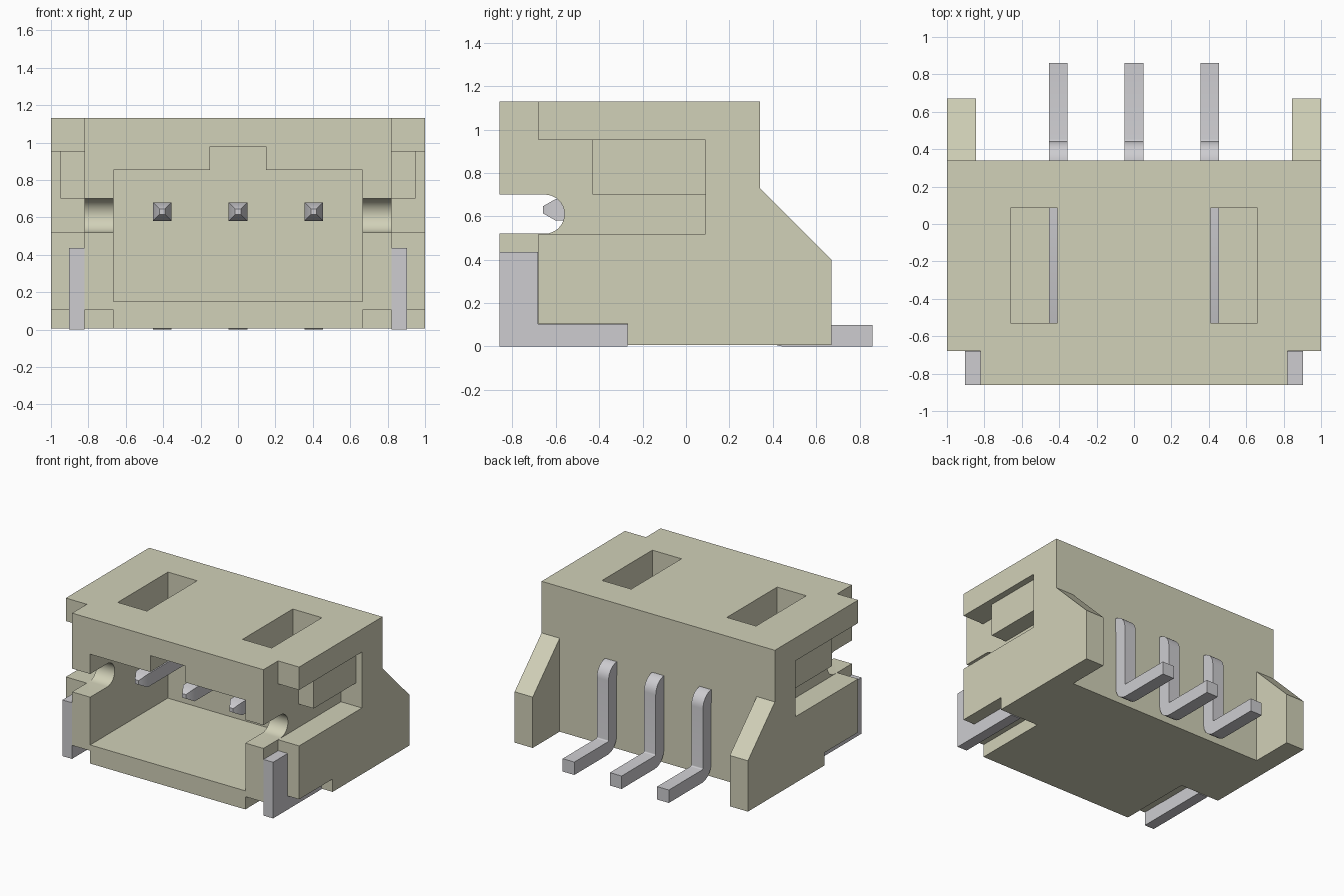
import bpy
import bmesh
import math

if "Cube" in bpy.data.objects:
    bpy.data.objects.remove(bpy.data.objects["Cube"], do_unlink=True)


def material(name, rgb):
    mat = bpy.data.materials.new(name)
    mat.use_nodes = True
    mat.diffuse_color = (*rgb, 1)
    mat.node_tree.nodes["Principled BSDF"].inputs["Base Color"].default_value = (*rgb, 1)
    return mat


IVORY = material("ivory plastic", (0.64, 0.635, 0.48))
METAL = material("tinned metal", (0.61, 0.605, 0.63))


def prism(name, profile, x0, x1, mat=IVORY, tip=None):
    """Extrude a (y, z) outline from x0 to x1; tip = (end y, scale) tapers the front end."""
    bm = bmesh.new()
    base = bm.faces.new([bm.verts.new((x0, y, z)) for y, z in profile])
    grown = bmesh.ops.extrude_face_region(bm, geom=[base])["geom"]
    bmesh.ops.translate(bm, vec=(x1 - x0, 0, 0),
                        verts=[g for g in grown if isinstance(g, bmesh.types.BMVert)])
    bmesh.ops.recalc_face_normals(bm, faces=bm.faces)
    if tip:
        end = min(bm.faces, key=lambda f: f.calc_center_median().y)
        centre = end.calc_center_median()
        new = bmesh.ops.extrude_face_region(bm, geom=[end])["geom"]
        for v in [g for g in new if isinstance(g, bmesh.types.BMVert)]:
            v.co = centre + (v.co - centre) * tip[1]
            v.co.y = tip[0]
        if end.is_valid:
            bm.faces.remove(end)
        bmesh.ops.recalc_face_normals(bm, faces=bm.faces)
    mesh = bpy.data.meshes.new(name)
    bm.to_mesh(mesh)
    bm.free()
    mesh.materials.append(mat)
    obj = bpy.data.objects.new(name, mesh)
    bpy.context.collection.objects.link(obj)
    return obj


def rect(y0, y1, z0, z1):
    return [(y0, z0), (y1, z0), (y1, z1), (y0, z1)]


def arc(cy, cz, r, a0, a1, n=8):
    angles = [math.radians(a0 + (a1 - a0) * i / n) for i in range(n + 1)]
    return [(cy + r * math.cos(a), cz + r * math.sin(a)) for a in angles]


def activate(obj):
    bpy.ops.object.select_all(action='DESELECT')
    obj.select_set(True)
    bpy.context.view_layer.objects.active = obj


def cut(target, profile, x0, x1):
    cutter = prism("cutter", profile, x0, x1)
    cutter.hide_render = True
    mod = target.modifiers.new("cut", 'BOOLEAN')
    mod.operation = 'DIFFERENCE'
    mod.solver = 'EXACT'
    mod.object = cutter
    activate(target)
    bpy.ops.object.modifier_apply(modifier=mod.name)
    bpy.data.objects.remove(cutter, do_unlink=True)


# Housing with sloped rear wings
housing = prism("housing", [(-0.86, 0.006), (0.67, 0.006), (0.67, 0.40), (0.34, 0.73),
                            (0.34, 1.13), (-0.86, 1.13)], -1, 1)
cut(housing, rect(0.34, 0.9, -0.2, 0.9), -0.845, 0.845)      # gap between the wings
cut(housing, rect(-1.0, 0.09, 0.15, 0.853), -0.665, 0.665)   # plug cavity
cut(housing, rect(-1.0, 0.09, 0.80, 0.98), -0.15, 0.15)      # keyway
for s in (-1, 1):
    cut(housing, rect(-1.0, -0.68, -0.2, 1.4), s * 0.82, s * 1.2)    # front corner
    cut(housing, rect(-0.8, 0.09, 0.519, 0.952), s * 0.82, s * 1.2)  # side recess
    cut(housing, rect(-1.0, -0.27, -0.2, 0.105), s * 0.665, s * 1.2)  # anchor notch
    cut(housing, rect(-0.53, 0.085, 0.7, 1.4), s * 0.41, s * 0.66)   # top window

# Round-ended latch slot through both side walls
slot = [(-1.0, 0.52)] + arc(-0.65, 0.61, 0.09, -90, 90, 16) + [(-1.0, 0.70)]
cut(housing, slot, -0.9, 0.9)

# Side blocks and metal anchors
for s, side in ((-1, "right"), (1, "left")):
    prism("latch_block_" + side, rect(-0.43, 0.095, 0.70, 0.957), s * 0.81, s * 0.95)
    prism("anchor_" + side, [(-0.86, 0), (-0.27, 0), (-0.27, 0.104), (-0.681, 0.104),
                             (-0.681, 0.435), (-0.86, 0.435)], s * 0.821, s * 0.903, METAL)

# Bent contact pins with tapered tips
pin_outline = ([(-0.60, 0.58)] + arc(0.332, 0.57, 0.01, 90, 0, 4)
               + arc(0.452, 0.11, 0.11, 180, 270) + [(0.86, 0), (0.86, 0.10)]
               + arc(0.452, 0.11, 0.01, 270, 180, 4)
               + arc(0.332, 0.57, 0.11, 0, 90) + [(-0.60, 0.68)])
for i, x in enumerate((-0.405, 0, 0.405)):
    prism(f"pin_{i + 1}", pin_outline, x - 0.05, x + 0.05, METAL, tip=(-0.66, 0.32))

for obj in bpy.context.scene.objects:
    if obj.type == 'MESH' and obj.name.startswith(("housing", "pin")):
        activate(obj)
        bpy.ops.object.shade_smooth_by_angle(angle=math.radians(30))
